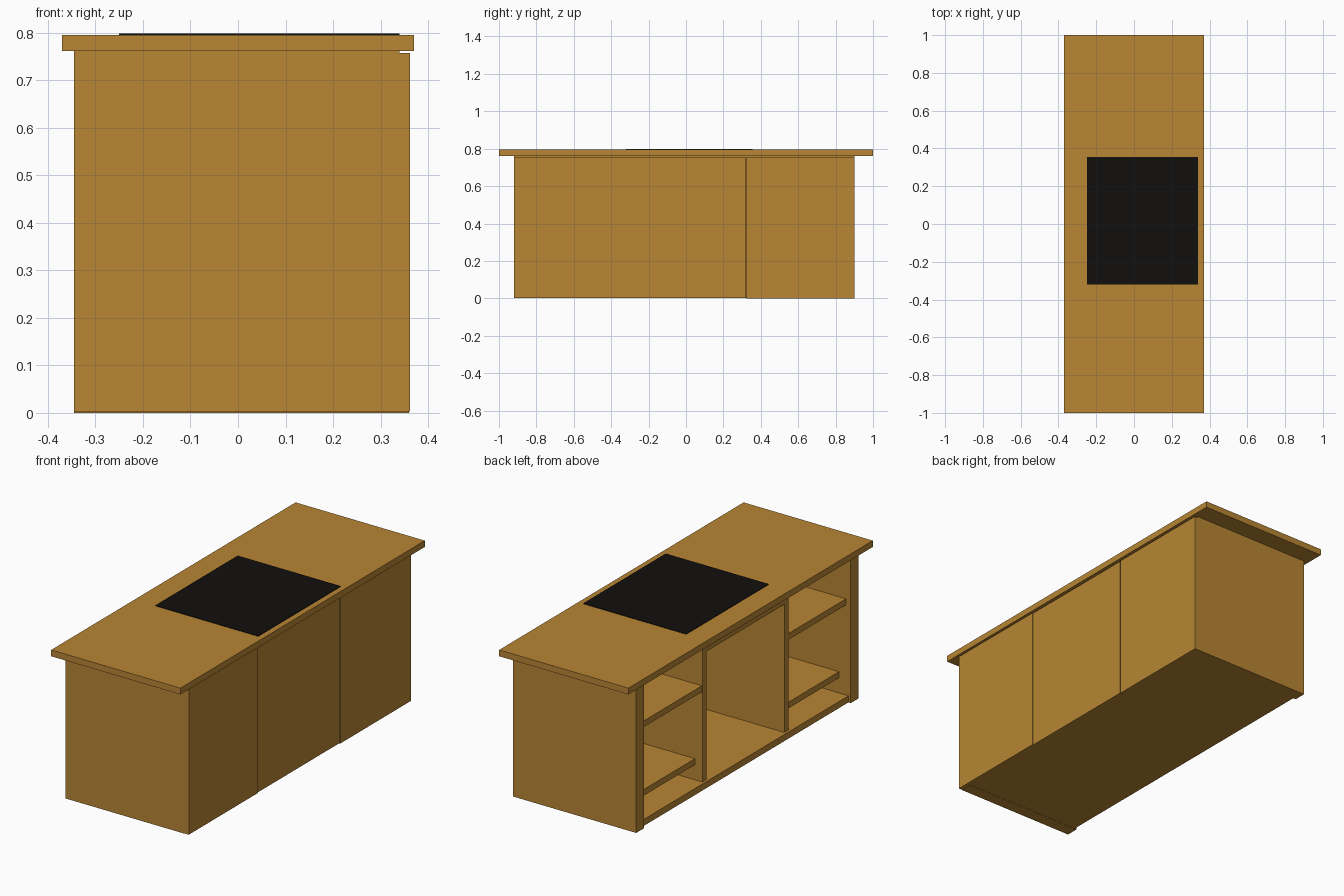
import bpy
import bmesh

if "Cube" in bpy.data.objects:
    bpy.data.objects.remove(bpy.data.objects["Cube"])


def material(name, rgb):
    m = bpy.data.materials.new(name)
    m.diffuse_color = (*rgb, 1)
    m.use_nodes = True
    m.node_tree.nodes["Principled BSDF"].inputs["Base Color"].default_value = m.diffuse_color
    return m


wood = material("wood", (0.48, 0.238, 0.034))
black = material("black_glass", (0.006, 0.005, 0.004))


def box(name, x, y, z, mat=wood):
    """Box from (min, max) ranges on each axis."""
    bm = bmesh.new()
    bmesh.ops.create_cube(bm, size=1)
    for v in bm.verts:
        v.co = [r[0] if c < 0 else r[1] for c, r in zip(v.co, (x, y, z))]
    mesh = bpy.data.meshes.new(name)
    bm.to_mesh(mesh)
    bm.free()
    mesh.materials.append(mat)
    ob = bpy.data.objects.new(name, mesh)
    bpy.context.collection.objects.link(ob)
    return ob


TOP = 0.762            # underside of the worktop
BACK = 0.34            # inner face of the closed side
END_F, END_B = (-0.92, -0.855), (0.835, 0.90)
DIV_F, DIV_B = (-0.381, -0.348), (0.291, 0.324)

# Worktop and hob
box("worktop", (-0.37, 0.37), (-1, 1), (TOP, 0.795))
box("hob", (-0.25, 0.34), (-0.32, 0.355), (0.795, 0.798), black)

# Thick end panels
box("front_end_panel", (-0.345, BACK), END_F, (0.002, TOP))
box("back_end_panel", (-0.345, BACK), END_B, (0, TOP))

# Carcass floor, ceiling and dividers
inner = (END_F[1], END_B[0])
box("floor_panel", (-0.333, BACK), inner, (0.003, 0.037))
box("ceiling_panel", (-0.32, BACK), inner, (0.728, TOP))
box("middle_rail", (-0.32, BACK), (DIV_F[1], DIV_B[0]), (0.70, 0.728))
for name, y in (("front_divider", DIV_F), ("back_divider", DIV_B)):
    box(name, (-0.32, BACK), y, (0.037, 0.728))

# Two shelves in each outer bay
for side, y in (("front", (END_F[1], DIV_F[0])), ("back", (DIV_B[1], END_B[0]))):
    box(side + "_upper_shelf", (-0.318, BACK), y, (0.503, 0.535))
    box(side + "_lower_shelf", (-0.278, BACK), y, (0.115, 0.147))

# Three panels closing the right side, with narrow seams
box("front_side_panel", (BACK, 0.362), (END_F[0], -0.353), (0.003, 0.757))
box("middle_side_panel", (BACK, 0.358), (-0.353, 0.318), (0.003, 0.757))
box("back_side_panel", (BACK, 0.36), (0.324, END_B[1]), (0, 0.757))
